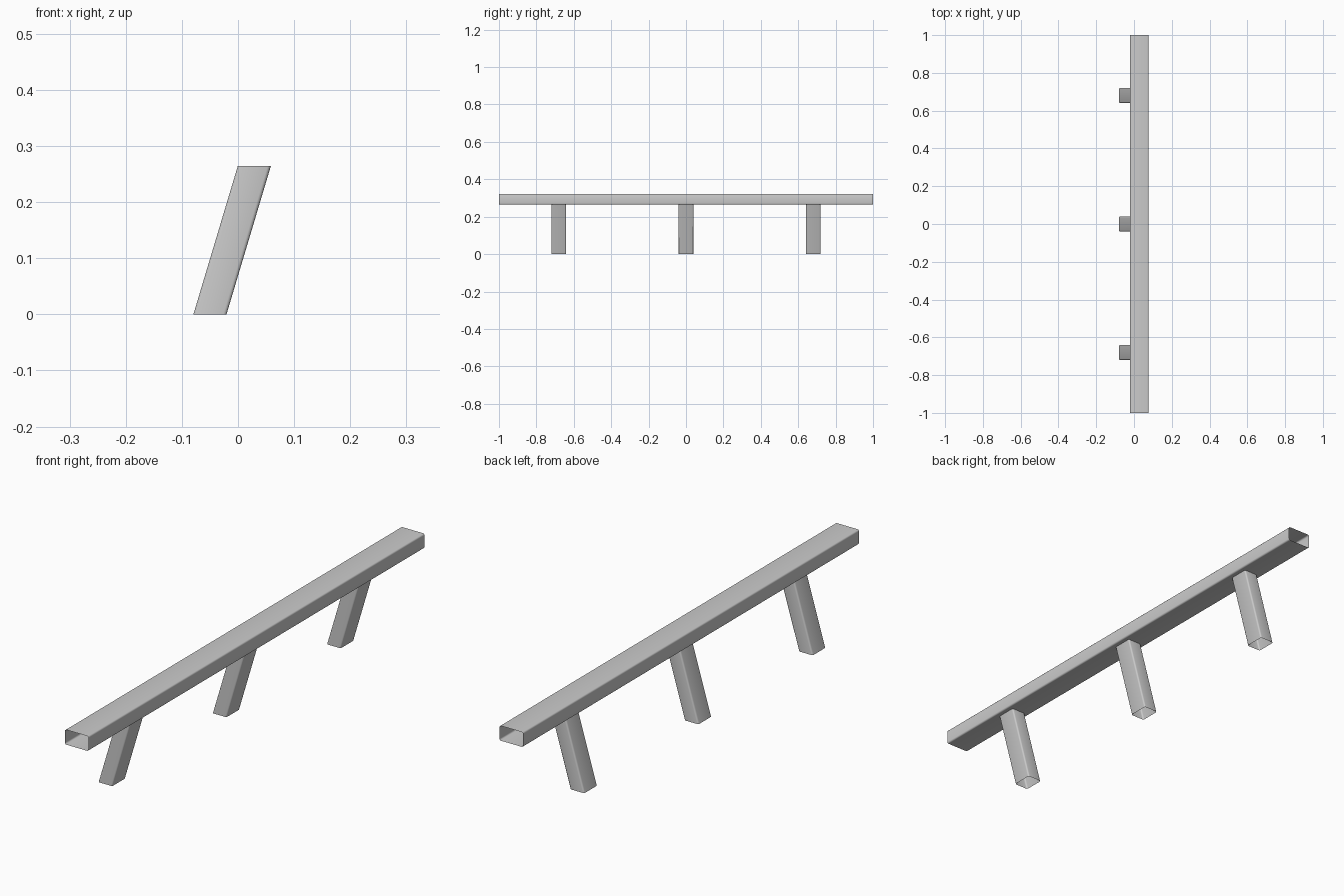
import bpy, bmesh
from math import cos, sin, pi

if "Cube" in bpy.data.objects:
    bpy.data.objects.remove(bpy.data.objects["Cube"])


def rounded_rect(w, h, r=0.006, seg=3):
    pts = []
    corners = ((1, 1), (-1, 1), (-1, -1), (1, -1))
    for k, (sx, sy) in enumerate(corners):
        for i in range(seg + 1):
            a = pi / 2 * (k + i / seg)
            pts.append((sx * (w / 2 - r) + r * cos(a), sy * (h / 2 - r) + r * sin(a)))
    return pts


def open_tube(name, ring_a, ring_b):
    # thin-walled tube with open ends between two matching rings
    bm = bmesh.new()
    a = [bm.verts.new(p) for p in ring_a]
    b = [bm.verts.new(p) for p in ring_b]
    n = len(a)
    for i in range(n):
        j = (i + 1) % n
        bm.faces.new((a[i], a[j], b[j], b[i]))
    me = bpy.data.meshes.new(name)
    bm.to_mesh(me)
    bm.free()
    ob = bpy.data.objects.new(name, me)
    bpy.context.collection.objects.link(ob)
    bpy.ops.object.select_all(action='DESELECT')
    ob.select_set(True)
    bpy.context.view_layer.objects.active = ob
    bpy.ops.object.shade_smooth_by_angle(angle=0.7)
    return ob


# long hollow rail, open at both ends
rail = rounded_rect(0.098, 0.056)
open_tube("rail",
          [(x + 0.028, 1, z + 0.293) for x, z in rail],
          [(x + 0.028, -1, z + 0.293) for x, z in rail])

# three leaning hollow posts
post = rounded_rect(0.059, 0.079)
for i, y0 in enumerate((-0.68, 0, 0.68)):
    open_tube(f"post_{i + 1}",
              [(x - 0.05, y + y0, 0) for x, y in post],
              [(x + 0.029, y + y0, 0.264) for x, y in post])
